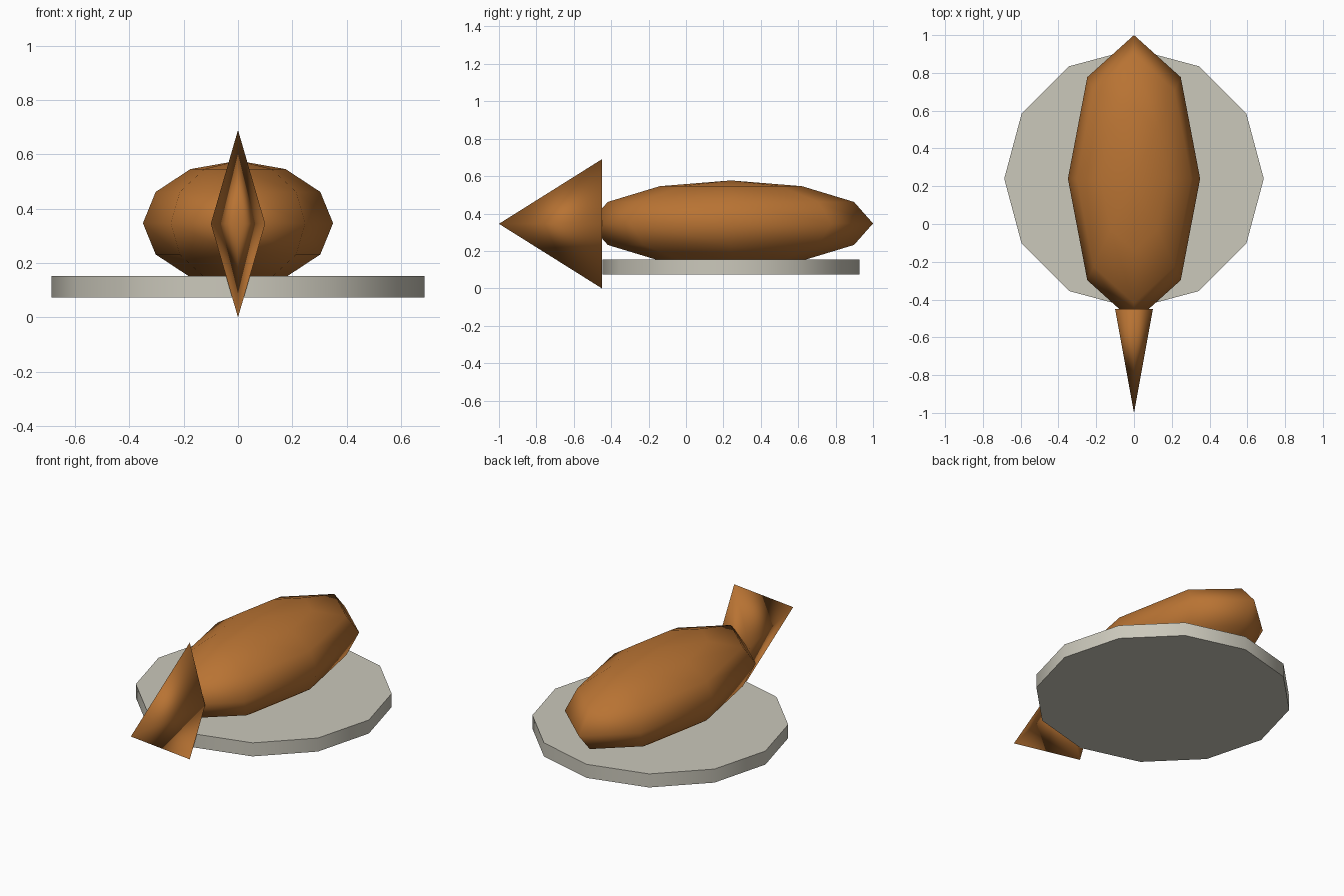
import bpy
import math

cube = bpy.data.objects.get("Cube")
if cube:
    bpy.data.objects.remove(cube, do_unlink=True)


def make_material(name, rgb):
    mat = bpy.data.materials.new(name)
    mat.use_nodes = True
    color = (*rgb, 1.0)
    mat.diffuse_color = color
    mat.node_tree.nodes["Principled BSDF"].inputs["Base Color"].default_value = color
    return mat


def finish(name, mat, scale=(1, 1, 1)):
    """Name the active object, apply its transform and give it a material."""
    obj = bpy.context.object
    obj.name = obj.data.name = name
    obj.scale = scale
    bpy.ops.object.transform_apply(location=False, rotation=True, scale=True)
    obj.data.materials.append(mat)
    return obj


copper = make_material("copper brown", (0.479, 0.171, 0.033))
stone = make_material("pale stone", (0.597, 0.578, 0.497))

CENTRE_Y = 0.24

# Twelve-sided plate under the body
bpy.ops.mesh.primitive_cylinder_add(
    vertices=12, radius=0.687, depth=0.08, location=(0, CENTRE_Y, 0.113))
finish("plate", stone)
bpy.ops.object.shade_smooth_by_angle(angle=math.radians(40))

# Long, flattened body resting in the plate
bpy.ops.mesh.primitive_uv_sphere_add(
    segments=8, ring_count=6, radius=1, location=(0, CENTRE_Y, 0.347))
finish("body", copper, (0.35, 0.76, 0.23))
bpy.ops.object.shade_smooth()

# Thin four-sided fin, tip pointing to the front
bpy.ops.mesh.primitive_cone_add(
    vertices=4, radius1=1, radius2=0, depth=0.55,
    location=(0, -0.725, 0.345), rotation=(math.radians(90), 0, 0))
finish("fin", copper, (0.1, 0.345, 1))
bpy.ops.object.shade_smooth()
